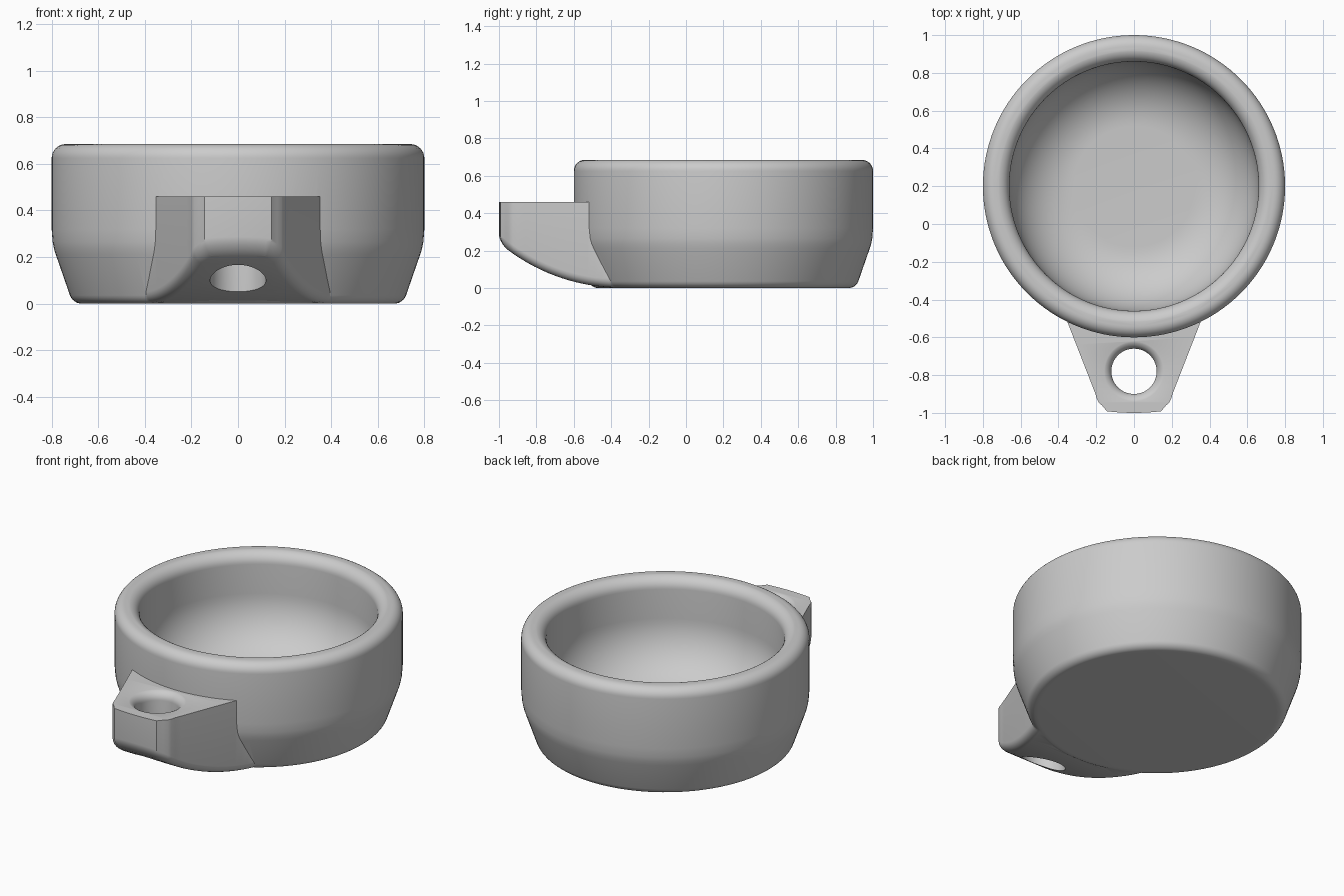
import bpy, bmesh, math
from mathutils import Vector

cube = bpy.data.objects.get("Cube")
if cube:
    bpy.data.objects.remove(cube, do_unlink=True)

grey = bpy.data.materials.new("plain grey")
grey.use_nodes = True
grey.diffuse_color = (0.6, 0.6, 0.6, 1)
grey.node_tree.nodes["Principled BSDF"].inputs["Base Color"].default_value = (0.6, 0.6, 0.6, 1)


def finish(name, bm):
    bmesh.ops.recalc_face_normals(bm, faces=bm.faces)
    mesh = bpy.data.meshes.new(name)
    bm.to_mesh(mesh)
    bm.free()
    mesh.materials.append(grey)
    obj = bpy.data.objects.new(name, mesh)
    bpy.context.collection.objects.link(obj)
    return obj


def arc(cx, cz, r, start, end, steps):
    """Points of an arc in the (radius, z) plane, angles in degrees."""
    angles = [math.radians(start + (end - start) * i / steps) for i in range(steps + 1)]
    return [(cx + r * math.cos(a), cz + r * math.sin(a)) for a in angles]


def lathe(name, profile, cy, sides):
    """Solid of revolution; the profile runs bottom to top, off the axis."""
    bm = bmesh.new()
    rings = []
    for r, z in profile:
        turn = [2 * math.pi * i / sides for i in range(sides)]
        rings.append([bm.verts.new((r * math.cos(a), cy + r * math.sin(a), z)) for a in turn])
    for low, high in zip(rings, rings[1:]):
        for i in range(sides):
            j = (i + 1) % sides
            bm.faces.new((low[i], low[j], high[j], high[i]))
    bm.faces.new(rings[0])
    bm.faces.new(rings[-1])
    return finish(name, bm)


def combine(target, other, operation):
    mod = target.modifiers.new("join", 'BOOLEAN')
    mod.operation = operation
    mod.solver = 'EXACT'
    mod.object = other
    bpy.context.view_layer.objects.active = target
    bpy.ops.object.modifier_apply(modifier=mod.name)
    bpy.data.objects.remove(other, do_unlink=True)


# Handle tab: tapered plan, curved underside, rounded lower edge
def underside(y):
    d = max(0, -0.35 - y)
    return 0.002 + 1 - math.sqrt(1 - d * d)


def make_handle():
    side = [Vector((0.2 + 0.39 * (y + 0.91), y)) for y in
            [-0.3 - 0.6 * i / 16 for i in range(17)]]
    corner = [Vector((0.197, -0.925)), Vector((0.187, -0.945)), Vector((0.168, -0.962))]
    tip = [Vector((1.2 * math.sin(a), 0.2 - 1.2 * math.cos(a))) for a in
           [0.12 - 0.118 * i / 6 for i in range(7)]]
    chain = side + corner + tip
    normals = []
    for i in range(len(chain)):
        t = chain[min(i + 1, len(chain) - 1)] - chain[max(i - 1, 0)]
        normals.append(Vector((-t.y, t.x)).normalized())
    normals[0] = Vector((1, 0))
    normals[-1] = Vector((0, -1))

    bm = bmesh.new()
    levels = []
    radius = 0.045

    def add_level(inset, height):
        rows = []
        for p, n in zip(chain, normals):
            q = p - n * inset
            rows.append([bm.verts.new((s * max(q.x, 0.001), q.y, height(q.y))) for s in (1, -1)])
        levels.append(rows)

    add_level(0, lambda y: 0.46)
    for k in range(6):
        a = math.pi / 2 * k / 5
        lift = radius * (1 - math.sin(a))
        add_level(radius * (1 - math.cos(a)), lambda y: underside(y) + lift)

    last = len(chain) - 1
    for up, down in zip(levels, levels[1:]):
        for i in range(last):
            for s in (0, 1):
                bm.faces.new((up[i][s], up[i + 1][s], down[i + 1][s], down[i][s]))
        for i in (0, last):
            bm.faces.new((up[i][0], up[i][1], down[i][1], down[i][0]))
    for rows in (levels[0], levels[-1]):
        for a, b in zip(rows, rows[1:]):
            bm.faces.new((a[0], a[1], b[1], b[0]))
    return finish("handle", bm)


handle = make_handle()

# Through hole with a rounded upper rim
hole = lathe("hole_cutter",
             [(0.12, -0.2)] + arc(0.172, 0.41, 0.052, 180, 92, 8) + [(0.174, 0.6)], -0.78, 64)
combine(handle, hole, 'DIFFERENCE')

# Round bowl body with tapered foot
outer = ([(0.66, 0)] + arc(0.67, 0.055, 0.055, -80, -20, 5)
         + [(0.782, 0.21), (0.79, 0.235), (0.796, 0.265), (0.8, 0.32)]
         + arc(0.74, 0.625, 0.06, 0, 90, 8))
bowl = lathe("bowl_with_handle", outer, 0.2, 128)
combine(bowl, handle, 'UNION')

# Hollow with a curved floor and rounded lip
hollow = (arc(0.32, 0.44, 0.34, -90, 0, 16)
          + arc(0.728, 0.618, 0.068, 180, 92, 8) + [(0.727, 0.8)])
combine(bowl, lathe("hollow_cutter", hollow, 0.2, 128), 'DIFFERENCE')

# Smooth shading with crisp edges kept
bpy.ops.object.select_all(action='DESELECT')
bowl.select_set(True)
bpy.context.view_layer.objects.active = bowl
bpy.ops.object.shade_smooth_by_angle(angle=math.radians(32))
